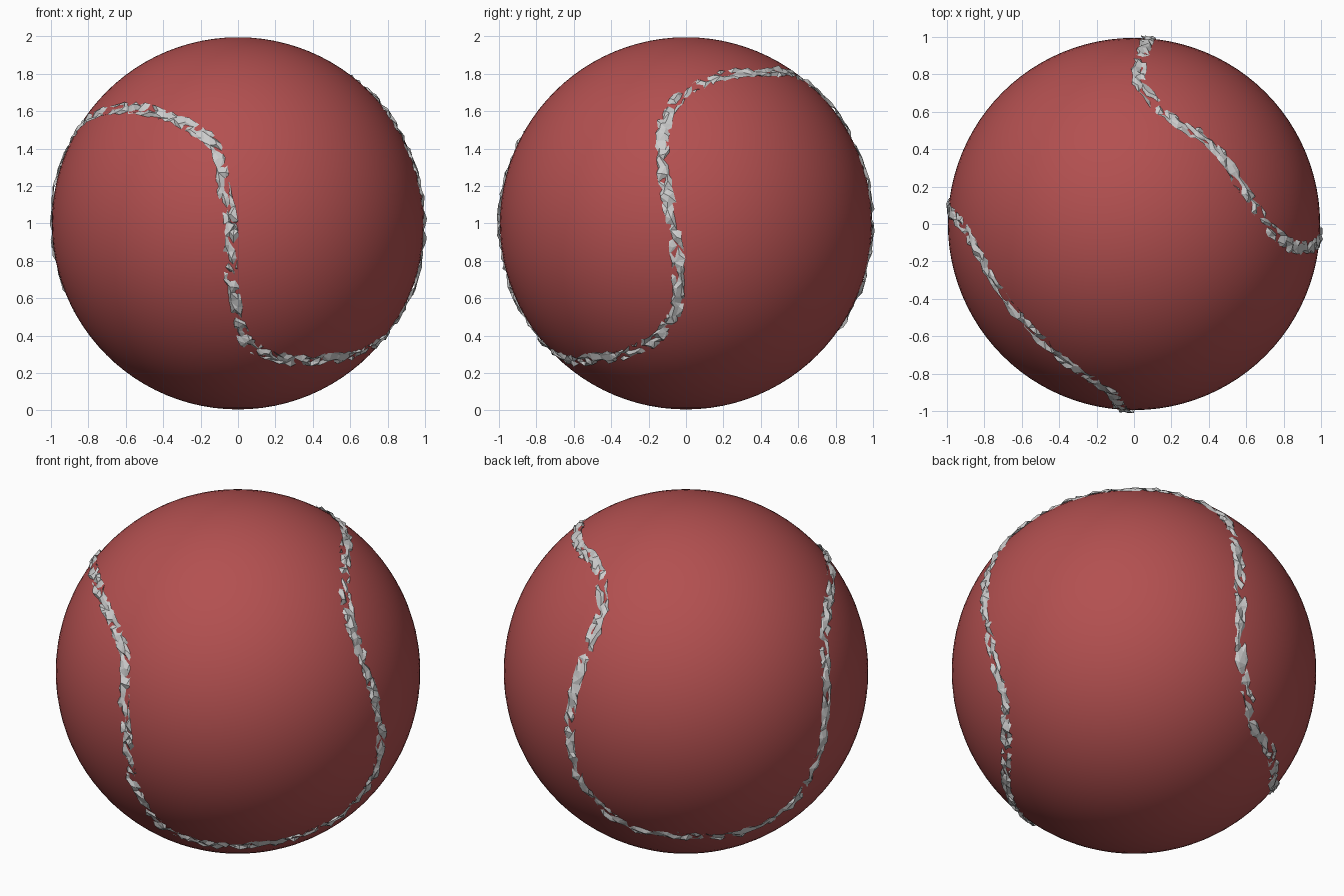
import bpy, bmesh, math, random
from mathutils import Vector

if "Cube" in bpy.data.objects:
    bpy.data.objects.remove(bpy.data.objects["Cube"])

random.seed(4)
R = 0.995
CENTRE = Vector((0, 0, 1))

# Ball
bpy.ops.mesh.primitive_uv_sphere_add(segments=96, ring_count=48, radius=R, location=CENTRE)
ball = bpy.context.object
ball.name = "ball"
bpy.ops.object.shade_smooth()
red = bpy.data.materials.new("red_leather")
red.diffuse_color = (0.45, 0.08, 0.08, 1)
red.use_nodes = True
red.node_tree.nodes["Principled BSDF"].inputs["Base Color"].default_value = red.diffuse_color
ball.data.materials.append(red)

# Closed seam path, as directions from the ball centre
PATH = [
    (-.04, -1, 0), (-.04, -.98, -.2), (-.02, -.91, -.4), (.02, -.82, -.57),
    (.1, -.73, -.68), (.3, -.61, -.73), (.5, -.48, -.72), (.7, -.25, -.67),
    (.85, -.08, -.52), (.95, -.04, -.3), (1, -.07, 0), (.97, -.11, .22),
    (.9, -.13, .42), (.81, -.1, .58), (.71, 0, .7), (.58, .2, .79),
    (.42, .42, .8), (.2, .56, .79), (.04, .74, .68), (.03, .86, .5),
    (.06, .95, .3), (.08, 1, .05), (.05, .96, -.28), (-.04, .9, -.44),
    (-.2, .77, -.6), (-.45, .63, -.63), (-.65, .41, -.64), (-.82, .22, -.53),
    (-.95, .13, -.27), (-.99, .08, .1), (-.95, .02, .32), (-.88, -.06, .47),
    (-.78, -.25, .57), (-.6, -.5, .61), (-.4, -.7, .58), (-.2, -.85, .48),
    (-.1, -.92, .38), (-.08, -.97, .22)]


def spline(points, steps):
    """Closed Catmull-Rom curve pulled onto the unit sphere."""
    p = [Vector(q).normalized() for q in points]
    n, out = len(p), []
    for i in range(n):
        a, b, c, d = p[i - 1], p[i], p[(i + 1) % n], p[(i + 2) % n]
        for k in range(steps):
            t = k / steps
            out.append((0.5 * (2 * b + (c - a) * t + (2 * a - 5 * b + 4 * c - d) * t * t
                               + (3 * b - a - 3 * c + d) * t ** 3)).normalized())
    return out


def resample(curve, step):
    """Evenly spaced points along the closed curve."""
    out, run = [curve[0]], 0
    for a, b in zip(curve, curve[1:] + curve[:1]):
        run += (b - a).length
        if run >= step:
            out.append(b)
            run = 0
    return out


# Jagged stitching: a crumpled strip that dips in and out of the ball
path = resample(spline(PATH, 40), 0.036)
bm = bmesh.new()
rows = []
for i, p in enumerate(path):
    tangent = (path[(i + 1) % len(path)] - path[i - 1]).normalized()
    side = p.cross(tangent)
    row = []
    for s in (-.036, -.013, .013, .036):
        q = (p + side * (s + random.uniform(-.008, .008))
             + tangent * random.uniform(-.012, .012)).normalized()
        low = .982 if abs(s) > .02 else .986
        row.append(bm.verts.new(q * random.uniform(low, 1.014)))
    rows.append(row)
for a, b in zip(rows, rows[1:] + rows[:1]):
    for j in range(3):
        bm.faces.new((a[j], a[j + 1], b[j + 1], b[j]))
bmesh.ops.triangulate(bm, faces=bm.faces)
bmesh.ops.recalc_face_normals(bm, faces=bm.faces)
if sum(f.normal.dot(f.calc_center_median()) for f in bm.faces) < 0:
    bmesh.ops.reverse_faces(bm, faces=bm.faces)
mesh = bpy.data.meshes.new("seam_stitching")
bm.to_mesh(mesh)
bm.free()
stitching = bpy.data.objects.new("seam_stitching", mesh)
stitching.location = CENTRE
bpy.context.collection.objects.link(stitching)
